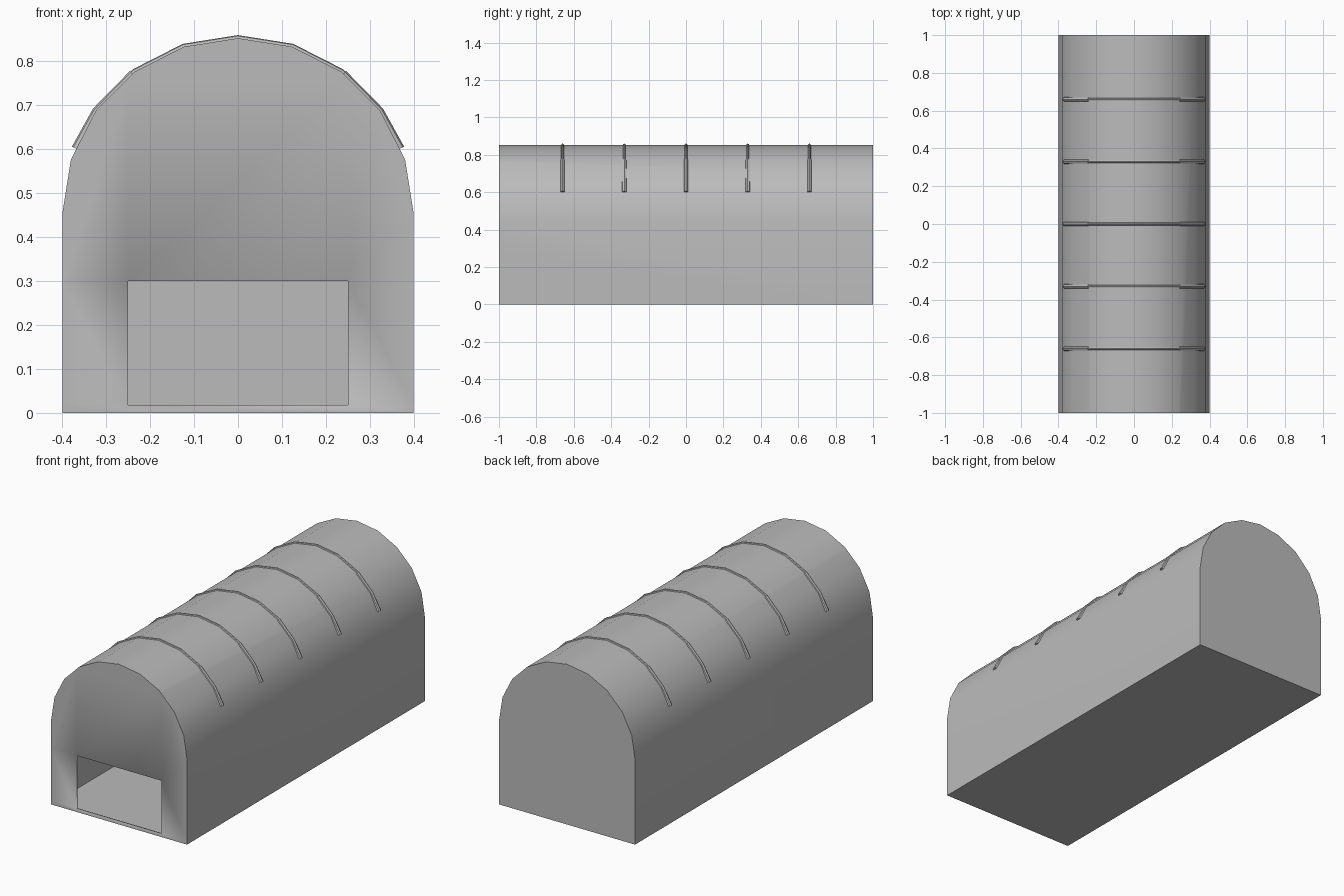
import bpy, bmesh, math
from mathutils import Vector

cube = bpy.data.objects.get("Cube")
if cube:
    bpy.data.objects.remove(cube)

grey = bpy.data.materials.new("light_grey")
grey.use_nodes = True
colour = (0.5, 0.5, 0.5, 1)
grey.diffuse_color = colour
grey.node_tree.nodes["Principled BSDF"].inputs["Base Color"].default_value = colour

RADIUS, SPRING, HALF_LENGTH = 0.4, 0.453, 1.0
DOOR_X, DOOR_LOW, DOOR_HIGH = 0.25, 0.018, 0.3


def arch(angle, offset=0):
    """Point on the arched cross-section."""
    a = math.radians(angle)
    r = RADIUS + offset
    return Vector((r * math.cos(a), 0, SPRING + r * math.sin(a)))


def finish(bm, name):
    bmesh.ops.recalc_face_normals(bm, faces=bm.faces)
    mesh = bpy.data.meshes.new(name)
    bm.to_mesh(mesh)
    bm.free()
    mesh.materials.append(grey)
    obj = bpy.data.objects.new(name, mesh)
    bpy.context.collection.objects.link(obj)
    return obj


def smooth(obj):
    bpy.ops.object.select_all(action="DESELECT")
    obj.select_set(True)
    bpy.context.view_layer.objects.active = obj
    bpy.ops.object.shade_smooth_by_angle(angle=math.radians(35))


# Hall shell: arched profile run along the length
bm = bmesh.new()
profile = [Vector((RADIUS, 0, 0))] + [arch(18 * i) for i in range(11)] + [Vector((-RADIUS, 0, 0))]
front = bm.faces.new([bm.verts.new(p - Vector((0, HALF_LENGTH, 0))) for p in profile])
extruded = bmesh.ops.extrude_face_region(bm, geom=[front], use_keep_orig=True)
bmesh.ops.translate(bm, vec=(0, 2 * HALF_LENGTH, 0),
                    verts=[v for v in extruded["geom"] if isinstance(v, bmesh.types.BMVert)])

# Door opening cut out of the front wall
cuts = [((DOOR_X, 0, 0), (1, 0, 0)), ((-DOOR_X, 0, 0), (1, 0, 0)),
        ((0, 0, DOOR_LOW), (0, 0, 1)), ((0, 0, DOOR_HIGH), (0, 0, 1))]
for point, normal in cuts:
    wall = [f for f in bm.faces if f.calc_center_median().y < -HALF_LENGTH + 0.01]
    edges = {e for f in wall for e in f.edges}
    verts = {v for f in wall for v in f.verts}
    bmesh.ops.bisect_plane(bm, geom=wall + list(edges) + list(verts),
                           plane_co=point, plane_no=normal)
bmesh.ops.recalc_face_normals(bm, faces=bm.faces)
opening = []
for f in bm.faces:
    c = f.calc_center_median()
    if c.y < -HALF_LENGTH + 0.01 and abs(c.x) < DOOR_X and DOOR_LOW < c.z < DOOR_HIGH:
        opening.append(f)
bmesh.ops.delete(bm, geom=opening, context="FACES")
shell = finish(bm, "hall_shell")
smooth(shell)
thickness = shell.modifiers.new("thickness", "SOLIDIFY")
thickness.thickness = 0.006
thickness.offset = -1


def tube(name, angles, radius, offset, y):
    """Round bar following the arch."""
    bm = bmesh.new()
    rings = []
    sides = 8
    for angle in angles:
        centre = arch(angle, offset)
        outward = (arch(angle) - Vector((0, 0, SPRING))).normalized()
        ring = []
        for k in range(sides):
            t = 2 * math.pi * k / sides
            p = centre + outward * radius * math.cos(t)
            ring.append(bm.verts.new(p + Vector((0, y + radius * math.sin(t), 0))))
        rings.append(ring)
    for a, b in zip(rings, rings[1:]):
        for k in range(sides):
            n = (k + 1) % sides
            bm.faces.new((a[k], a[n], b[n], b[k]))
    bm.faces.new(rings[0])
    bm.faces.new(rings[-1])
    smooth(finish(bm, name))


# Roof ribs with thicker sleeves at both lower ends
for i in range(5):
    y = 0.33 * (i - 2)
    tube(f"roof_rib_{i + 1}", [22] + [18 * k for k in range(2, 9)] + [158], 0.007, 0, y)
    tube(f"left_sleeve_{i + 1}", (22, 36, 53), 0.012, -0.004, y)
    tube(f"right_sleeve_{i + 1}", (127, 144, 158), 0.012, -0.004, y)
